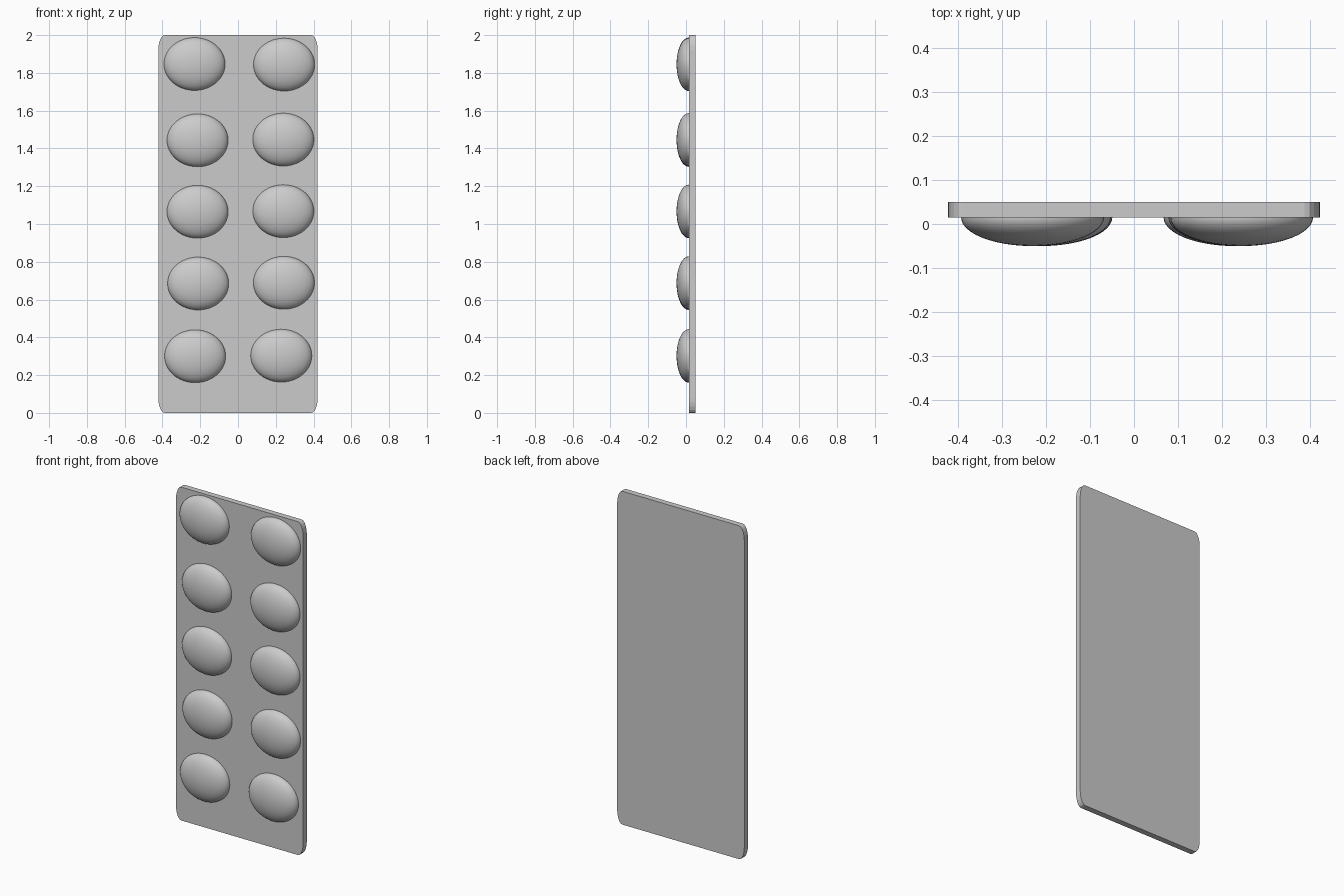
import bpy, bmesh
from math import sin, cos, pi
from mathutils import Vector

cube = bpy.data.objects.get("Cube")
if cube:
    bpy.data.objects.remove(cube)

grey = bpy.data.materials.new("light grey")
grey.use_nodes = True
grey.diffuse_color = (0.6, 0.6, 0.6, 1)
grey.node_tree.nodes["Principled BSDF"].inputs["Base Color"].default_value = grey.diffuse_color

FRONT, BACK = 0.015, 0.05


def make_object(name, bm):
    bmesh.ops.recalc_face_normals(bm, faces=bm.faces)
    mesh = bpy.data.meshes.new(name)
    bm.to_mesh(mesh)
    bm.free()
    mesh.materials.append(grey)
    obj = bpy.data.objects.new(name, mesh)
    bpy.context.collection.objects.link(obj)
    return obj


# Backing card: rounded rectangle with tall elliptical corners
def build_card(half_w=0.422, half_h=1.0, rx=0.035, rz=0.08, steps=5):
    bm = bmesh.new()
    outline = []
    for quarter, (sx, sz) in enumerate([(1, 1), (-1, 1), (-1, -1), (1, -1)]):
        for i in range(steps + 1):
            a = (quarter + i / steps) * pi / 2
            x = sx * (half_w - rx) + rx * cos(a)
            z = half_h + sz * (half_h - rz) + rz * sin(a)
            outline.append(bm.verts.new((x, FRONT, z)))
    face = bm.faces.new(outline)
    out = bmesh.ops.extrude_face_region(bm, geom=[face], use_keep_orig=True)
    moved = [v for v in out["geom"] if isinstance(v, bmesh.types.BMVert)]
    bmesh.ops.translate(bm, verts=moved, vec=(0, BACK - FRONT, 0))
    return make_object("backing_card", bm)


# Blister: front half of a flattened ellipsoid
def build_blister(name, x, z):
    bm = bmesh.new()
    bmesh.ops.create_uvsphere(bm, u_segments=48, v_segments=24, radius=1)
    bmesh.ops.bisect_plane(bm, geom=bm.verts[:] + bm.edges[:] + bm.faces[:],
                           plane_co=(0, 0, 0), plane_no=(0, 1, 0), clear_outer=True)
    bmesh.ops.scale(bm, vec=(0.162, 0.065, 0.14), verts=bm.verts)
    bmesh.ops.translate(bm, vec=Vector((x, FRONT, z)), verts=bm.verts)
    for f in bm.faces:
        f.smooth = True
    return make_object(name, bm)


build_card()

# Two slightly uneven columns of blisters, bottom to top
columns = {
    "right": [(-0.227, 0.30), (-0.211, 0.685), (-0.214, 1.065), (-0.214, 1.443), (-0.23, 1.847)],
    "left": [(0.229, 0.303), (0.243, 0.689), (0.24, 1.068), (0.24, 1.447), (0.244, 1.844)],
}
for side, spots in columns.items():
    for row, (x, z) in enumerate(spots, 1):
        build_blister(f"{side}_blister_{row}", x, z)
